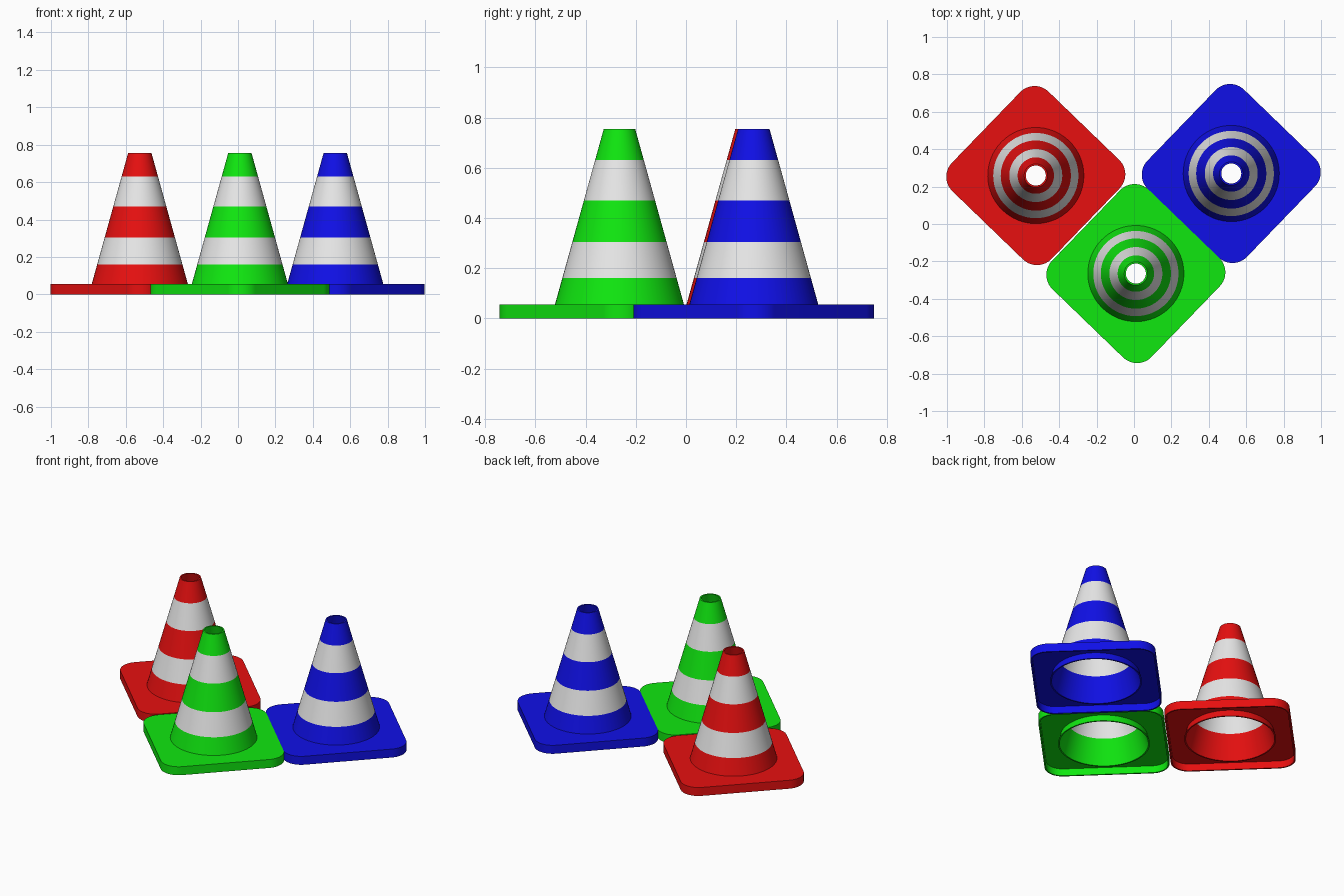
import bpy, bmesh, math

if "Cube" in bpy.data.objects:
    bpy.data.objects.remove(bpy.data.objects["Cube"])

N = 64            # points round every ring
BASE_TOP = 0.055
TOP = 0.755
T = 0.009         # wall thickness
STRIPES = [0.0, 0.16, 0.305, 0.47, 0.63, TOP]


def material(name, rgb):
    m = bpy.data.materials.new(name)
    m.diffuse_color = (*rgb, 1)
    m.use_nodes = True
    m.node_tree.nodes["Principled BSDF"].inputs["Base Color"].default_value = m.diffuse_color
    return m


def circle(r, z):
    return [(r * math.cos(2 * math.pi * i / N), r * math.sin(2 * math.pi * i / N), z)
            for i in range(N)]


def rounded_square(half, r, z):
    pts, n = [], N // 4
    for k in range(4):
        a = math.pi / 4 + k * math.pi / 2
        d = (half - r) * math.sqrt(2)
        for j in range(n):
            b = k * math.pi / 2 + (j / (n - 1)) * math.pi / 2
            pts.append((d * math.cos(a) + r * math.cos(b),
                        d * math.sin(a) + r * math.sin(b), z))
    return pts


def loft(name, rings, mats, place, rule=None):
    """Join rings into a closed shell, coloured by face height."""
    bm = bmesh.new()
    loops = [[bm.verts.new(p) for p in ring] for ring in rings]
    for k, a in enumerate(loops):
        b = loops[(k + 1) % len(loops)]
        for i in range(N):
            j = (i + 1) % N
            f = bm.faces.new((a[i], a[j], b[j], b[i]))
            if rule:
                f.material_index = rule(f.calc_center_median().z)
    bmesh.ops.recalc_face_normals(bm, faces=bm.faces)
    me = bpy.data.meshes.new(name)
    bm.to_mesh(me)
    bm.free()
    for m in mats:
        me.materials.append(m)
    ob = bpy.data.objects.new(name, me)
    bpy.context.collection.objects.link(ob)
    ob.location = (place[0], place[1], 0)
    ob.rotation_euler.z = math.radians(46)
    bpy.ops.object.select_all(action='DESELECT')
    ob.select_set(True)
    bpy.context.view_layer.objects.active = ob
    bpy.ops.object.shade_smooth_by_angle(angle=math.radians(35))


def cone_r(z):
    return 0.257 + (0.0625 - 0.257) * (z - BASE_TOP) / (TOP - BASE_TOP)


def stripe(z):
    return sum(z > s for s in STRIPES[1:-1]) % 2


white = material("white", (0.8, 0.8, 0.8))
cones = [("red", (0.8, 0.005, 0.005), (-0.525, 0.259)),
         ("green", (0.005, 0.8, 0.005), (0.01, -0.265)),
         ("blue", (0.005, 0.005, 0.8), (0.52, 0.27))]

for name, rgb, place in cones:
    mat = material(name, rgb)
    # hollow striped cone, reaching down through the base
    outer = [circle(cone_r(z), z) for z in STRIPES]
    inner = [circle(cone_r(z) - T, z) for z in reversed(STRIPES)]
    loft(name + "_cone", outer + inner, [mat, white], place, stripe)
    # base plate, a tray open underneath, with a round hole for the cone
    half, rad, hole = 0.37, 0.108, cone_r(BASE_TOP) - T / 2
    loft(name + "_base", [
        circle(hole, BASE_TOP),
        rounded_square(half, rad, BASE_TOP),
        rounded_square(half, rad, 0),
        rounded_square(half - T, rad - T, 0),
        rounded_square(half - T, rad - T, BASE_TOP - T),
        circle(hole, BASE_TOP - T)], [mat], place)
